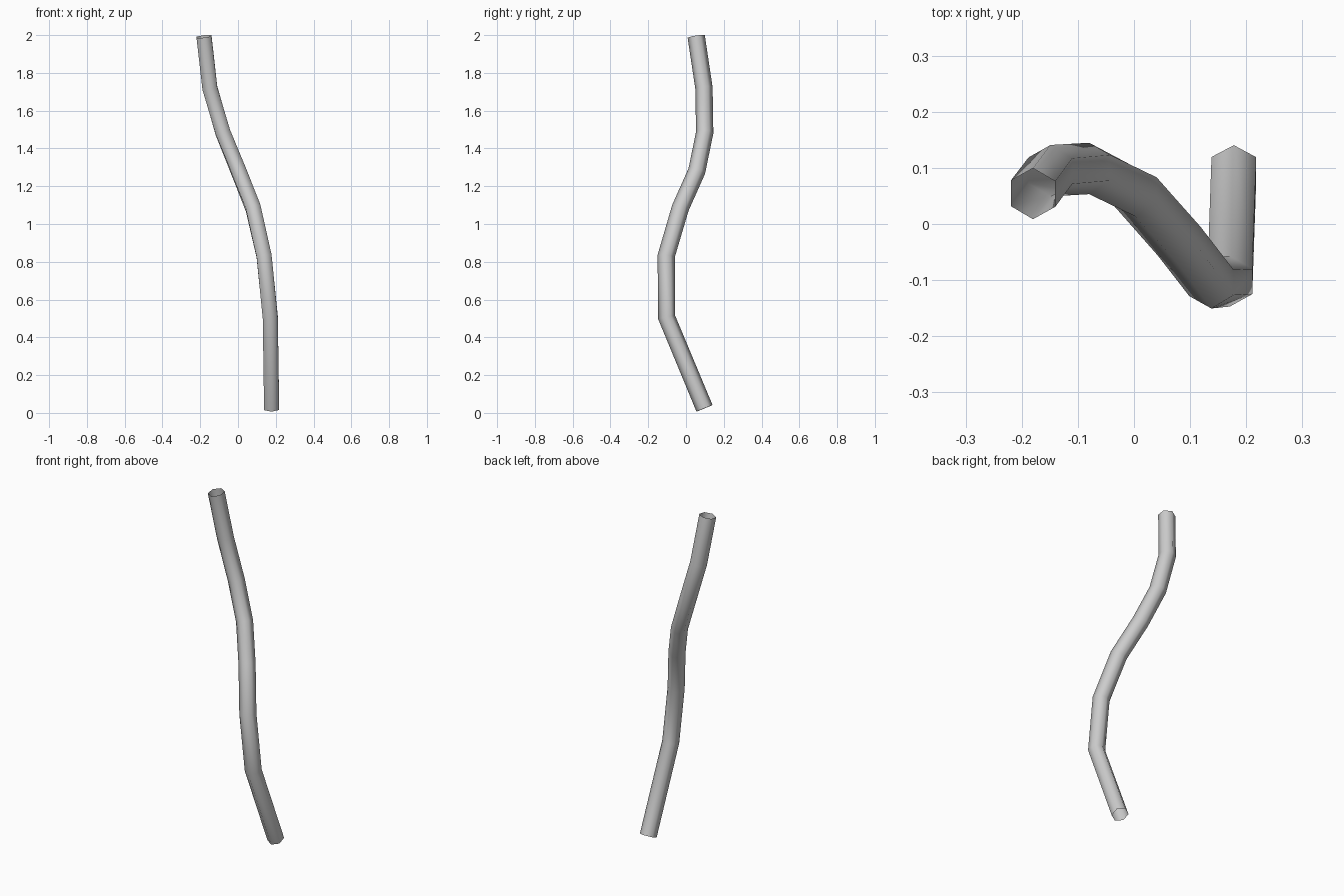
import bpy, bmesh, math
from mathutils import Vector

if "Cube" in bpy.data.objects:
    bpy.data.objects.remove(bpy.data.objects["Cube"])

# Centre line of the bent pipe, bottom to top
path = [Vector(p) for p in (
    (0.178, 0.098, 0.024), (0.171, -0.102, 0.505), (0.138, -0.105, 0.83),
    (0.08, -0.03, 1.085), (0.003, 0.057, 1.28), (-0.08, 0.099, 1.484),
    (-0.149, 0.095, 1.72), (-0.18, 0.054, 1.993))]
RADIUS, SIDES = 0.046, 6

bm = bmesh.new()
rings = []
last = len(path) - 1
for i, p in enumerate(path):
    # Each ring lies on the plane halfway between its two segments
    before = (path[max(i, 1)] - path[max(i, 1) - 1]).normalized()
    after = (path[min(i + 1, last)] - path[min(i, last - 1)]).normalized()
    t = (before + after).normalized()
    v = t.cross(Vector((1, 0, 0))).normalized()
    u = v.cross(t)
    rings.append([bm.verts.new(p + RADIUS * (
        u * math.sin(2 * math.pi * k / SIDES) + v * math.cos(2 * math.pi * k / SIDES)))
        for k in range(SIDES)])

# Hexagonal wall, open at both ends
for a, b in zip(rings, rings[1:]):
    for k in range(SIDES):
        n = (k + 1) % SIDES
        bm.faces.new((a[k], a[n], b[n], b[k]))
bmesh.ops.recalc_face_normals(bm, faces=bm.faces)
# Make the wall face outward
f = bm.faces[:][0]
if f.normal.dot(f.calc_center_median() - (path[0] + path[1]) / 2) < 0:
    bmesh.ops.reverse_faces(bm, faces=bm.faces)
for f in bm.faces:
    f.smooth = True

mesh = bpy.data.meshes.new("bent_pipe")
bm.to_mesh(mesh)
bm.free()
pipe = bpy.data.objects.new("bent_pipe", mesh)
bpy.context.collection.objects.link(pipe)
